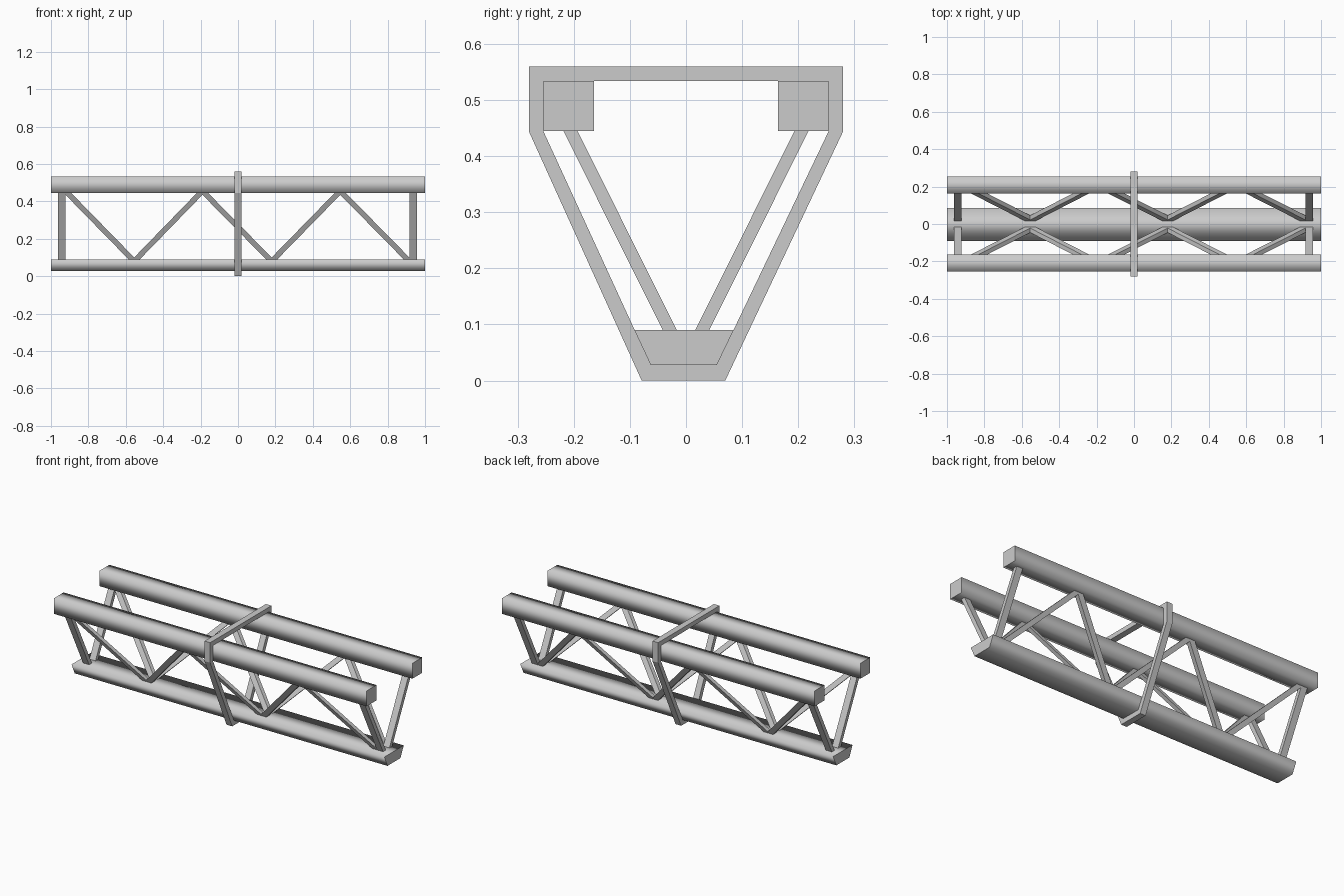
import bpy

if "Cube" in bpy.data.objects:
    bpy.data.objects.remove(bpy.data.objects["Cube"])


def add_mesh(name, verts, faces, smooth_faces=()):
    me = bpy.data.meshes.new(name)
    me.from_pydata(verts, [], faces)
    for i in smooth_faces:
        me.polygons[i].use_smooth = True
    ob = bpy.data.objects.new(name, me)
    bpy.context.collection.objects.link(ob)
    return ob


def loft(name, a, b, smooth=False):
    """Solid between two matching counter-clockwise outlines."""
    n = len(a)
    faces = [(i, (i + 1) % n, n + (i + 1) % n, n + i) for i in range(n)]
    faces += [tuple(reversed(range(n))), tuple(range(n, 2 * n))]
    return add_mesh(name, a + b, faces, range(n) if smooth else ())


def chord(name, profile):
    """Long beam: y/z profile run along x, softly shaded sides and flat ends."""
    return loft(name, [(-1, y, z) for y, z in profile],
                [(1, y, z) for y, z in profile], True)


# Long chords
for side, s in (("front", -1), ("back", 1)):
    y0, y1 = sorted((s * 0.164, s * 0.254))
    chord(side + "_top_chord", [(y0, 0.445), (y1, 0.445), (y1, 0.534), (y0, 0.534)])
chord("bottom_chord", [(-0.063, 0.028), (0.055, 0.028), (0.085, 0.09), (-0.092, 0.09)])

# Lattice bars, leaning from the bottom chord to each top chord
Z0, Z1 = 0.09, 0.445


def web_bar(name, s, x_bottom, x_top, hx, hy):
    def rect(x, y, z):
        return [(x - hx, y - hy, z), (x + hx, y - hy, z),
                (x + hx, y + hy, z), (x - hx, y + hy, z)]
    return loft(name, rect(x_bottom, s * 0.029, Z0), rect(x_top, s * 0.206, Z1))


nodes = [-0.922, -0.555, -0.19, 0.18, 0.547, 0.916]
for side, s in (("front", -1), ("back", 1)):
    for x in (-0.942, 0.937):
        web_bar(side + "_end_post", s, x, x, 0.0195, 0.0125)
    for i in range(5):
        a, b = nodes[i] + 0.01, nodes[i + 1] - 0.01
        low, high = (b, a) if i % 2 == 0 else (a, b)
        web_bar(side + "_diagonal", s, low, high, 0.02, 0.012)

# Central hoop wrapped around the three chords
outer = [(-0.079, 0), (0.07, 0), (0.28, 0.444), (0.28, 0.56), (-0.28, 0.56), (-0.28, 0.444)]
inner = [(-0.063, 0.028), (0.055, 0.028), (0.254, 0.444), (0.254, 0.534),
         (-0.254, 0.534), (-0.254, 0.444)]
W, n = 0.018, 6
verts = [(x, y, z) for loop in (outer, inner) for x in (-W, W) for y, z in loop]
faces = []
for i in range(n):
    j = (i + 1) % n
    faces += [(i, j, n + j, n + i),                          # outside
              (2*n + j, 2*n + i, 3*n + i, 3*n + j),          # inside
              (j, i, 2*n + i, 2*n + j),                      # left rim
              (n + i, n + j, 3*n + j, 3*n + i)]              # right rim
add_mesh("center_hoop", verts, faces)
